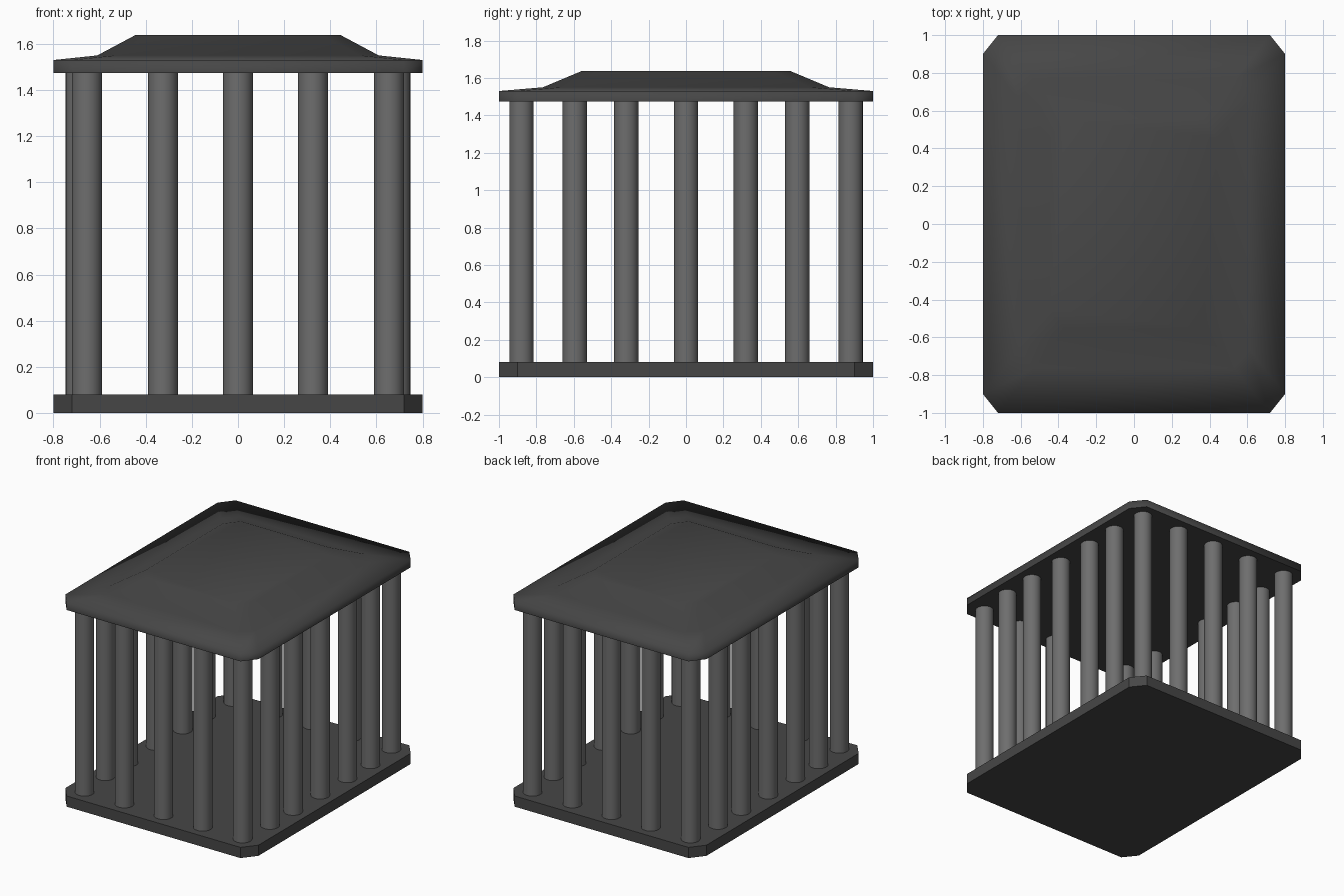
import bpy, bmesh, math

if "Cube" in bpy.data.objects:
    bpy.data.objects.remove(bpy.data.objects["Cube"])


def material(name, v):
    m = bpy.data.materials.new(name)
    m.diffuse_color = (v, v, v, 1)
    m.use_nodes = True
    m.node_tree.nodes["Principled BSDF"].inputs["Base Color"].default_value = m.diffuse_color
    return m


DARK = material("dark grey", 0.062)
GREY = material("mid grey", 0.155)


def ring(bm, hx, hy, z, cx=0.08, cy=0.10):
    """Rectangle with cut corners, counter-clockwise."""
    pts = [(hx, -hy + cy), (hx, hy - cy), (hx - cx, hy), (-hx + cx, hy),
           (-hx, hy - cy), (-hx, -hy + cy), (-hx + cx, -hy), (hx - cx, -hy)]
    return [bm.verts.new((x, y, z)) for x, y in pts]


def slab(name, levels, mat, smooth_angle=None):
    """Closed solid lofted through cut-corner rings."""
    bm = bmesh.new()
    rings = [ring(bm, *lv) for lv in levels]
    bm.faces.new(rings[0][::-1])
    for a, b in zip(rings, rings[1:]):
        for i in range(8):
            j = (i + 1) % 8
            bm.faces.new((a[i], a[j], b[j], b[i]))
    bm.faces.new(rings[-1])
    me = bpy.data.meshes.new(name)
    bm.to_mesh(me)
    bm.free()
    ob = bpy.data.objects.new(name, me)
    bpy.context.collection.objects.link(ob)
    me.materials.append(mat)
    if smooth_angle:
        bpy.ops.object.select_all(action='DESELECT')
        ob.select_set(True)
        bpy.context.view_layer.objects.active = ob
        bpy.ops.object.shade_smooth_by_angle(angle=math.radians(smooth_angle))
    return ob


def column(x, y):
    bpy.ops.mesh.primitive_cylinder_add(vertices=32, radius=0.065, depth=1.41,
                                        location=(x, y, 0.775))
    ob = bpy.context.object
    ob.name = "column"
    ob.data.materials.append(GREY)
    bpy.ops.object.shade_smooth_by_angle(angle=math.radians(30))


# Floor plate and stepped roof
slab("base_plate", [(0.8, 1.0, 0), (0.8, 1.0, 0.08)], DARK)
slab("roof", [(0.8, 1.0, 1.473), (0.8, 1.0, 1.53), (0.61, 0.765, 1.55),
              (0.445, 0.555, 1.638)], DARK, 88)

# Front and back rows
for y in (-0.88, 0.88):
    for x in (-0.655, -0.325, 0, 0.325, 0.655):
        column(x, y)

# Side rows
for x in (-0.682, 0.682):
    for y in (-0.595, -0.32, 0, 0.32, 0.595):
        column(x, y)
